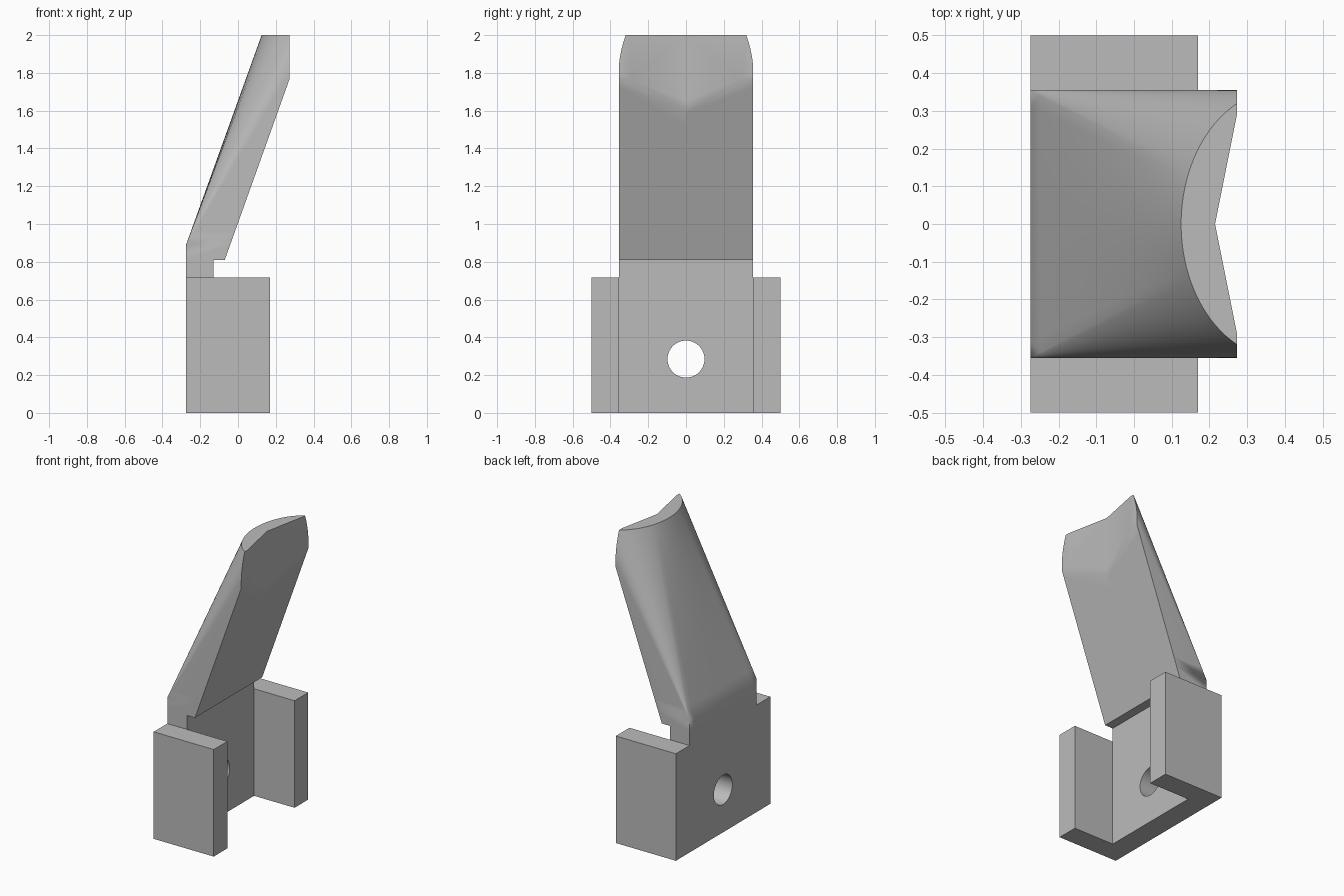
import bpy, bmesh, math
from mathutils import Vector

cube = bpy.data.objects.get("Cube")
if cube:
    bpy.data.objects.remove(cube, do_unlink=True)

grey = bpy.data.materials.new("plain grey")
grey.use_nodes = True
GREY = (0.5, 0.5, 0.5, 1)
grey.diffuse_color = GREY
grey.node_tree.nodes["Principled BSDF"].inputs["Base Color"].default_value = GREY

BACK, PLATE, FRONT = -0.275, -0.13, 0.17   # x of back, plate front, wall front
HALF, WIDE = 0.356, 0.5                    # half widths of arm and bracket
SHOULDER, NECK, BEND, TOP = 0.717, 0.81, 0.89, 2.0


def finish(bm, name):
    bmesh.ops.recalc_face_normals(bm, faces=bm.faces)
    mesh = bpy.data.meshes.new(name)
    bm.to_mesh(mesh)
    bm.free()
    mesh.materials.append(grey)
    obj = bpy.data.objects.new(name, mesh)
    bpy.context.collection.objects.link(obj)
    return obj


def prism(name, outline, z0, z1):
    bm = bmesh.new()
    face = bm.faces.new([bm.verts.new((x, y, z0)) for x, y in outline])
    ext = bmesh.ops.extrude_face_region(bm, geom=[face])
    moved = [v for v in ext["geom"] if isinstance(v, bmesh.types.BMVert)]
    bmesh.ops.translate(bm, verts=moved, vec=(0, 0, z1 - z0))
    return finish(bm, name)


def activate(obj):
    bpy.ops.object.select_all(action='DESELECT')
    obj.select_set(True)
    bpy.context.view_layer.objects.active = obj


# U-shaped bracket with a round bolt hole
half = [(PLATE, HALF), (FRONT, HALF), (FRONT, WIDE), (BACK, WIDE)]
bracket = prism("bracket", half + [(x, -y) for x, y in reversed(half)], 0, SHOULDER)
bpy.ops.mesh.primitive_cylinder_add(vertices=48, radius=0.098, depth=0.4,
                                    location=(-0.2, 0, 0.285),
                                    rotation=(0, math.pi / 2, 0))
cutter = bpy.context.object
cutter.name = "bolt_hole_cutter"
cutter.hide_render = True
cutter.data.materials.append(grey)
cut = bracket.modifiers.new("bolt hole", 'BOOLEAN')
cut.object, cut.operation, cut.solver = cutter, 'DIFFERENCE', 'EXACT'
activate(bracket)
bpy.ops.object.modifier_apply(modifier=cut.name)
bpy.data.objects.remove(cutter, do_unlink=True)
bpy.ops.object.shade_smooth_by_angle(angle=math.radians(30))

# Neck joining bracket and arm
prism("neck", [(BACK, -HALF), (PLATE, -HALF), (PLATE, HALF), (BACK, HALF)],
      SHOULDER, NECK)

# Arm half: flat back blending into a rounded back toward the top
FLAT, ARC, DEPTH, LEAN = 8, 20, 0.265, 0.4
SPREAD = math.radians(22)


def section(z):
    t = max(0, (z - BEND) / (TOP - BEND))
    points = []
    for i in range(FLAT + ARC + 1):
        if i <= FLAT:
            y0, angle = HALF * i / FLAT, SPREAD * i / FLAT
        else:
            y0 = HALF
            angle = SPREAD + (math.pi / 2 - SPREAD) * (i - FLAT) / ARC
        x = BACK + t * (LEAN + DEPTH * (1 - math.cos(angle)))
        points.append((x, y0 + t * (HALF * math.sin(angle) - y0), z))
    return points + [(0.6, HALF, z), (0.6, 0, z)]


bm = bmesh.new()
levels = [NECK] + [BEND + (TOP - BEND) * k / 16 for k in range(17)]
rings = [[bm.verts.new(p) for p in section(z)] for z in levels]
for low, high in zip(rings, rings[1:]):
    for i in range(len(low)):
        j = (i + 1) % len(low)
        bm.faces.new((low[i], low[j], high[j], high[i]))
bm.faces.new(rings[0])
bm.faces.new(rings[-1])
bmesh.ops.remove_doubles(bm, verts=bm.verts, dist=1e-5)
bmesh.ops.recalc_face_normals(bm, faces=bm.faces)

# Trim the front: sloping face, upright tip, and shallow V notch
trims = [((-0.07, 0, NECK), (1, 0, -0.358)),
         ((0.273, 0, 0), (1, 0, 0)),
         ((0.215, 0, 0), (1, -0.2, 0))]
for point, normal in trims:
    res = bmesh.ops.bisect_plane(bm, geom=bm.verts[:] + bm.edges[:] + bm.faces[:],
                                 plane_co=Vector(point),
                                 plane_no=Vector(normal).normalized(),
                                 clear_outer=True, dist=1e-5)
    rim = [e for e in bm.edges if e.is_boundary]
    bmesh.ops.holes_fill(bm, edges=rim, sides=0)

# Drop the inner wall and mirror
inner = [f for f in bm.faces if all(abs(v.co.y) < 1e-4 for v in f.verts)]
bmesh.ops.delete(bm, geom=inner, context='FACES')
twin = bmesh.ops.duplicate(bm, geom=bm.verts[:] + bm.edges[:] + bm.faces[:])["geom"]
for v in twin:
    if isinstance(v, bmesh.types.BMVert):
        v.co.y = -v.co.y
bmesh.ops.reverse_faces(bm, faces=[f for f in twin if isinstance(f, bmesh.types.BMFace)])
bmesh.ops.remove_doubles(bm, verts=bm.verts, dist=1e-4)
arm = finish(bm, "arm")
activate(arm)
bpy.ops.object.shade_smooth_by_angle(angle=math.radians(30))
